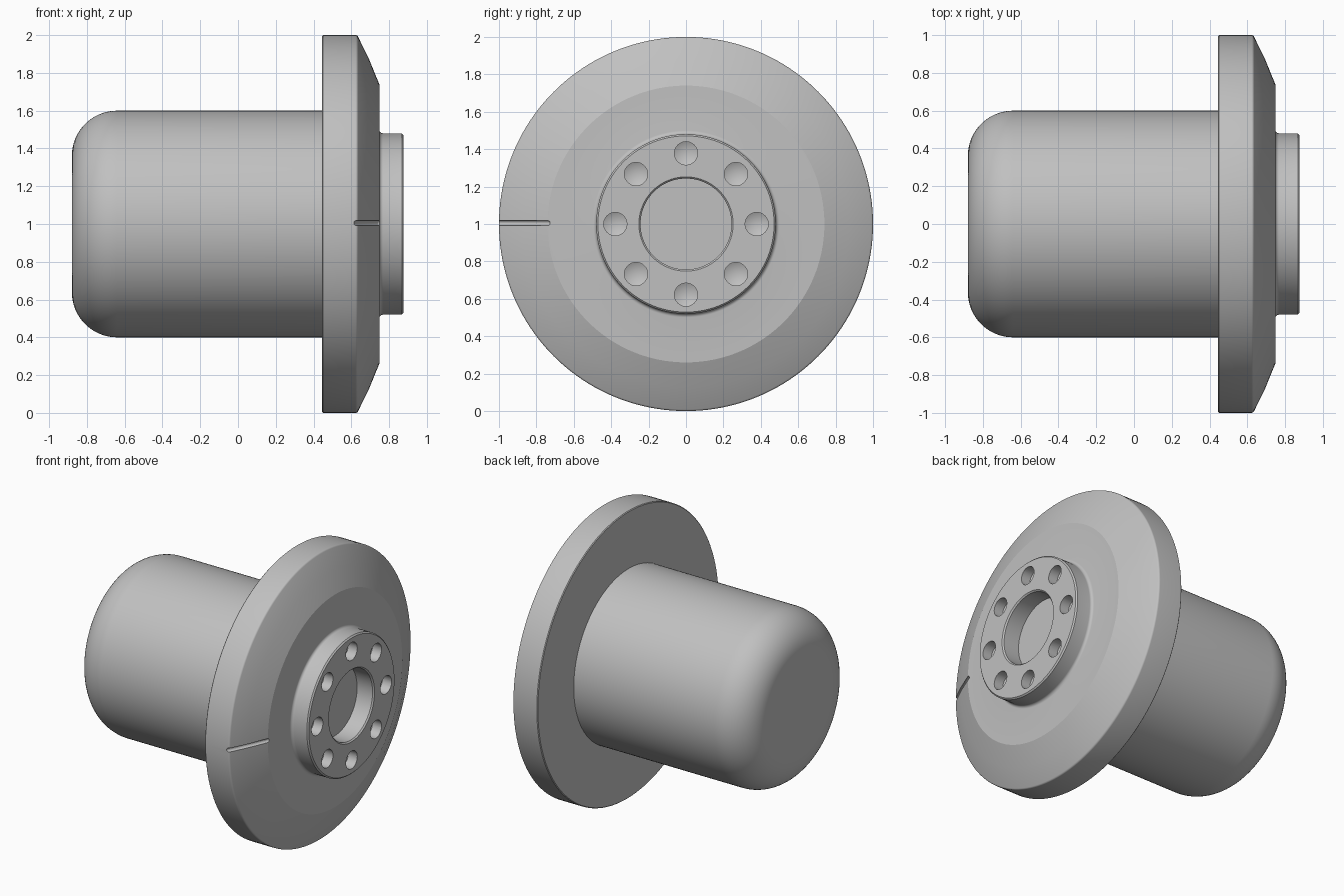
import bpy, bmesh
from math import sin, cos, pi, radians
from mathutils import Vector

cube = bpy.data.objects.get("Cube")
if cube:
    bpy.data.objects.remove(cube)

grey = bpy.data.materials.new("plain grey")
grey.use_nodes = True
grey.diffuse_color = (0.53, 0.53, 0.53, 1)
grey.node_tree.nodes["Principled BSDF"].inputs["Base Color"].default_value = grey.diffuse_color


def arc(x, r, radius, start, end, steps):
    """Points of a rounded corner in the (x, radius) profile plane."""
    angles = [radians(start + (end - start) * i / steps) for i in range(steps + 1)]
    return [(x + radius * cos(a), r + radius * sin(a)) for a in angles]


def lathe(name, profile, steps):
    """Revolve an (x, radius) profile around the x axis into a closed solid."""
    bm = bmesh.new()
    verts = [bm.verts.new((x, 0, r)) for x, r in profile]
    edges = [bm.edges.new(pair) for pair in zip(verts, verts[1:])]
    bmesh.ops.spin(bm, geom=verts + edges, cent=(0, 0, 0), axis=(1, 0, 0),
                   angle=2 * pi, steps=steps, use_merge=True)
    bmesh.ops.remove_doubles(bm, verts=bm.verts, dist=1e-5)
    bmesh.ops.recalc_face_normals(bm, faces=bm.faces)
    mesh = bpy.data.meshes.new(name)
    bm.to_mesh(mesh)
    bm.free()
    mesh.materials.append(grey)
    obj = bpy.data.objects.new(name, mesh)
    bpy.context.collection.objects.link(obj)
    return obj


# Turned body: rounded barrel, tapered flange, raised boss with a round recess
profile = [(-0.88, 0)]
profile += arc(-0.64, 0.36, 0.24, 180, 90, 16)
profile += [(0.445, 0.6), (0.445, 0.995), (0.45, 1.0)]
profile += arc(0.622, 0.985, 0.015, 90, 24, 5)
profile += [(0.694, 0.872), (0.748, 0.74)]
profile += arc(0.768, 0.5, 0.02, 180, 270, 6)
profile += [(0.867, 0.48), (0.876, 0.471), (0.876, 0.252), (0.867, 0.243),
            (0.748, 0.243), (0.748, 0)]
body = lathe("flanged_hub", profile, 160)
body.location.z = 1

# Ring of eight drilled holes with conical bottoms
cutters = []
for i in range(8):
    a = i * pi / 4
    hole = lathe("hole_cutter", [(-0.1, 0), (-0.07, 0.062), (0.05, 0.062), (0.05, 0)], 32)
    hole.location = (0.876, 0.378 * cos(a), 1 + 0.378 * sin(a))
    cutters.append(hole)

# Index groove down the tapered face
groove = lathe("groove_cutter", arc(0, 0, 0.014, 180, 90, 4) + [(0.4, 0.014), (0.4, 0)], 16)
groove.rotation_mode = 'QUATERNION'
groove.rotation_quaternion = Vector((-0.122, -0.26, 0)).to_track_quat('X', 'Z')
groove.location = (0.75, -0.74, 1.005)
cutters.append(groove)

bpy.ops.object.select_all(action='DESELECT')
body.select_set(True)
bpy.context.view_layer.objects.active = body
for cutter in cutters:
    cutter.hide_render = True
    cut = body.modifiers.new("cut", 'BOOLEAN')
    cut.operation = 'DIFFERENCE'
    cut.solver = 'EXACT'
    cut.object = cutter
    bpy.ops.object.modifier_apply(modifier=cut.name)
for cutter in cutters:
    bpy.data.objects.remove(cutter)

bpy.ops.object.shade_smooth_by_angle(angle=radians(20))
